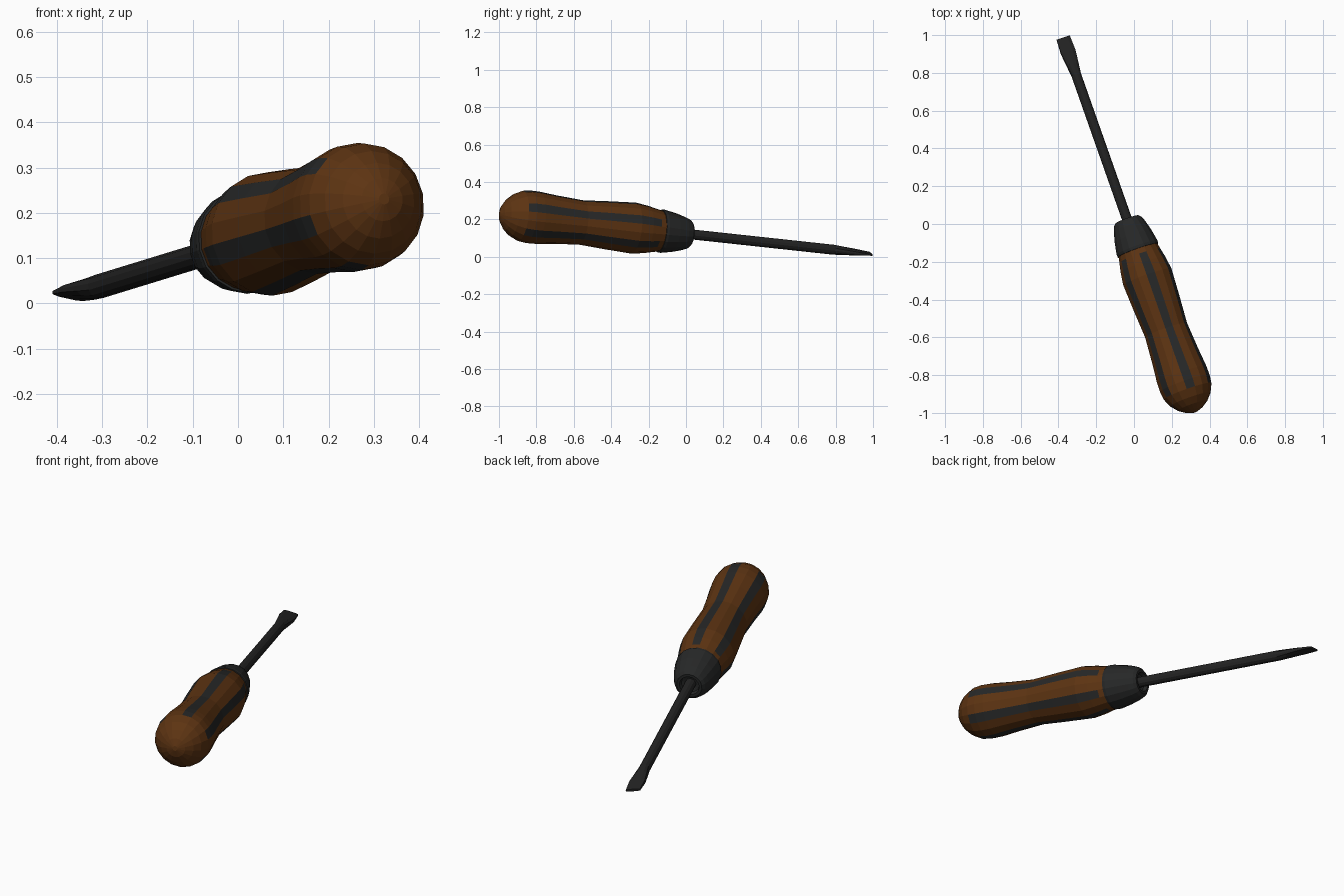
import bpy, bmesh, math
from mathutils import Matrix, Vector

cube = bpy.data.objects.get("Cube")
if cube:
    bpy.data.objects.remove(cube)


def material(name, rgb):
    m = bpy.data.materials.new(name)
    m.use_nodes = True
    m.diffuse_color = (*rgb, 1)
    m.node_tree.nodes["Principled BSDF"].inputs["Base Color"].default_value = (*rgb, 1)
    return m


brown = material("brown_grip", (0.11, 0.034, 0.006))
rubber = material("dark_rubber", (0.02, 0.021, 0.021))
steel = material("black_steel", (0.017, 0.017, 0.017))

# Tool frame: local z runs from the collar towards the butt, y points up
back = Vector((0.352, -1, 0.108)).normalized()
side = Vector((1, 0.352, 0)).normalized()
up = back.cross(side)
FRAME = Matrix.Translation((-0.035, 0.02, 0.121)) @ Matrix((side, up, back)).transposed().to_4x4()


def loft(name, sections, sides, turn, mats, rule=None):
    """Skin sections (position, half width, half thickness, squareness) along the axis."""
    bm = bmesh.new()
    rings = []
    for t, w, h, square in sections:
        ring = []
        for i in range(sides):
            a = 2 * math.pi * i / sides + math.radians(turn if w == h else 0)
            c, s = math.cos(a), math.sin(a)
            k = max(abs(c), abs(s)) ** -square
            p = Vector((w * c * k, h * s * k, t))
            if not rule:
                p = Matrix.Rotation(math.radians(ROLL), 3, 'Z') @ p
            ring.append(bm.verts.new(p))
        rings.append(ring)
    for r, (lo, hi) in enumerate(zip(rings, rings[1:])):
        for i in range(sides):
            j = (i + 1) % sides
            f = bm.faces.new((lo[i], lo[j], hi[j], hi[i]))
            if rule:
                f.material_index = rule(i, (sections[r][0] + sections[r + 1][0]) / 2)
    bm.faces.new(rings[0][::-1])
    bm.faces.new(rings[-1])
    bmesh.ops.recalc_face_normals(bm, faces=bm.faces)
    me = bpy.data.meshes.new(name)
    bm.to_mesh(me)
    bm.free()
    for m in mats:
        me.materials.append(m)
    ob = bpy.data.objects.new(name, me)
    ob.matrix_world = FRAME
    bpy.context.collection.objects.link(ob)
    return ob


def round_sections(profile):
    return [(t, r, r, 0) for t, r in profile]


ROLL = -12

# Grip: every third strip of faces is a dark inlay
grip = [(0.15, 0.106), (0.2, 0.116), (0.25, 0.127), (0.32, 0.137), (0.47, 0.129),
        (0.62, 0.119), (0.77, 0.13), (0.87, 0.14), (0.92, 0.141), (0.965, 0.135),
        (1.01, 0.114), (1.045, 0.084), (1.07, 0.048), (1.083, 0.012)]
loft("grip", round_sections(grip), 18, 10, [brown, rubber],
     lambda i, t: int(i % 3 == 0 and 0.2 < t < 0.965))

# Collar with a shallow recess around the shaft
collar = [(0.02, 0.03), (0.015, 0.045), (-0.005, 0.05), (-0.005, 0.064), (0.008, 0.078),
          (0.035, 0.089), (0.09, 0.104), (0.155, 0.116), (0.17, 0.115), (0.172, 0.1)]
loft("collar", round_sections(collar), 18, 10, [rubber], lambda i, t: 0)

# Shaft flaring into a flat blade
shaft = [(0.05, 0.027, 0.027, 0), (-0.82, 0.027, 0.027, 0), (-0.88, 0.034, 0.021, 0.4),
         (-0.95, 0.041, 0.014, 0.8), (-1.03, 0.037, 0.006, 1)]
loft("shaft_and_blade", shaft, 12, 0, [steel])
